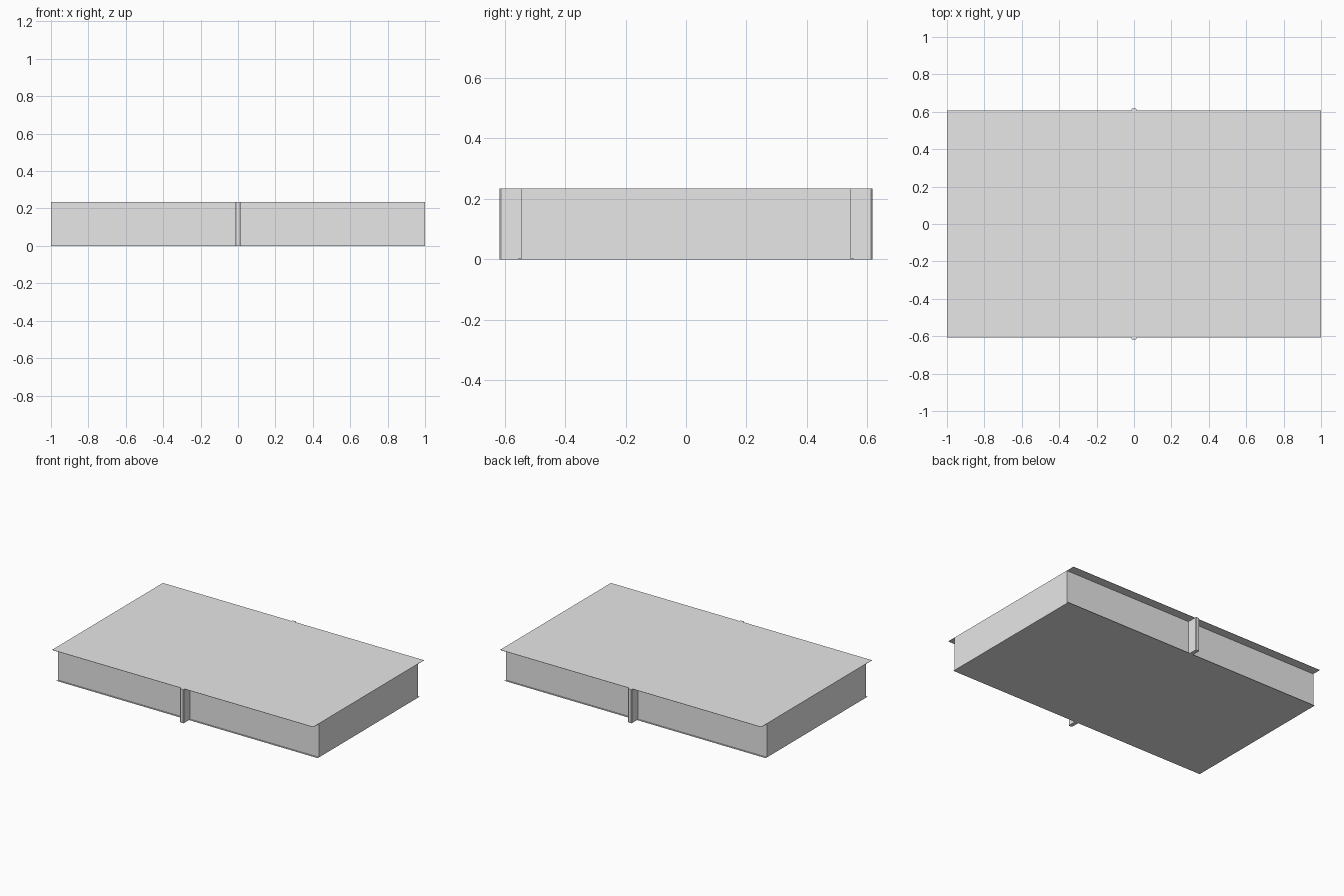
import bpy
import bmesh

default = bpy.data.objects.get("Cube")
if default:
    bpy.data.objects.remove(default, do_unlink=True)

# Single plain grey
GREY = (0.8, 0.8, 0.8, 1.0)
grey = bpy.data.materials.new("plain_grey")
grey.use_nodes = True
grey.diffuse_color = GREY
grey.node_tree.nodes["Principled BSDF"].inputs["Base Color"].default_value = GREY

LENGTH, HEIGHT, SHEET = 2.0, 0.235, 0.002
WALL_Y, POST_Y = 0.544, 0.617


def make_box(name, low, high, chamfer_side=0):
    """Box between two corners; optionally chamfer the upright edges on one y side."""
    bm = bmesh.new()
    bmesh.ops.create_cube(bm, size=1)
    for v in bm.verts:
        v.co = [lo if c < 0 else hi for c, lo, hi in zip(v.co, low, high)]
    if chamfer_side:
        middle = (low[1] + high[1]) / 2
        edges = [e for e in bm.edges
                 if abs(e.verts[0].co.z - e.verts[1].co.z) > 0.1
                 and (e.verts[0].co.y - middle) * chamfer_side > 0]
        bmesh.ops.bevel(bm, geom=edges, offset=0.004, segments=1, affect='EDGES')
    bmesh.ops.recalc_face_normals(bm, faces=bm.faces)
    mesh = bpy.data.meshes.new(name)
    bm.to_mesh(mesh)
    bm.free()
    mesh.materials.append(grey)
    obj = bpy.data.objects.new(name, mesh)
    bpy.context.collection.objects.link(obj)
    return obj


def make_slab(name, half_y, z0, z1):
    return make_box(name, (-LENGTH / 2, -half_y, z0), (LENGTH / 2, half_y, z1))


# Body between a thin overhanging top sheet and a slightly wider bottom sheet
make_slab("body", WALL_Y, SHEET, HEIGHT - SHEET)
make_slab("top_sheet", 0.606, HEIGHT - SHEET, HEIGHT)
make_slab("bottom_sheet", 0.556, 0, SHEET)

# Upright stiffener in the middle of each long side
for name, side in (("front_stiffener", -1), ("back_stiffener", 1)):
    y0, y1 = sorted((side * (WALL_Y - 0.004), side * POST_Y))
    make_box(name, (-0.0135, y0, 0), (0.0135, y1, HEIGHT), side)
